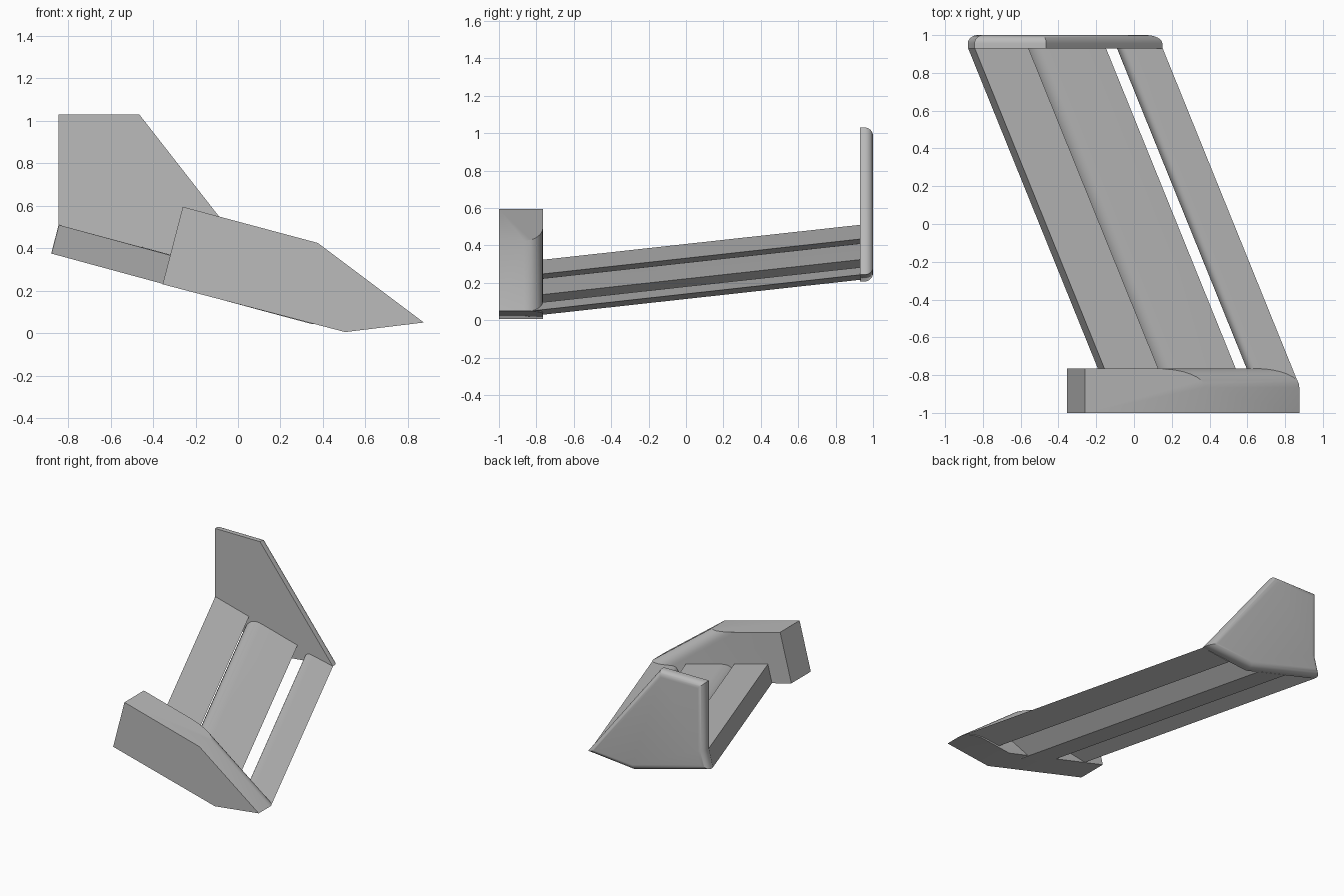
import bpy
import bmesh
import math
from mathutils import Vector

cube = bpy.data.objects.get("Cube")
if cube:
    bpy.data.objects.remove(cube, do_unlink=True)

grey = bpy.data.materials.new("light_grey")
grey.use_nodes = True
colour = (0.5, 0.5, 0.5, 1)
grey.diffuse_color = colour
grey.node_tree.nodes["Principled BSDF"].inputs["Base Color"].default_value = colour


def prism(name, profile, y0, y1, sweep=(0, 0), round_edge=None, radius=0.05):
    """Extrude an xz profile drawn at y1 back to y0, sliding it by sweep per unit of y."""
    bm = bmesh.new()
    rings = []
    for y in (y0, y1):
        rings.append([bm.verts.new((x + sweep[0] * (y - y1), y, z + sweep[1] * (y - y1)))
                      for x, z in profile])
    near, far = rings
    n = len(profile)
    bm.faces.new(near)
    bm.faces.new(far[::-1])
    for i in range(n):
        j = (i + 1) % n
        bm.faces.new((near[j], near[i], far[i], far[j]))
    bmesh.ops.recalc_face_normals(bm, faces=bm.faces[:])
    if round_edge:
        edges = [e for e in bm.edges if all(v.co.y > y1 - 0.001 for v in e.verts)
                 and round_edge(e)]
        bmesh.ops.bevel(bm, geom=edges, offset=radius, segments=8, profile=0.5,
                        affect='EDGES', clamp_overlap=True)
    mesh = bpy.data.meshes.new(name)
    bm.to_mesh(mesh)
    bm.free()
    mesh.materials.append(grey)
    obj = bpy.data.objects.new(name, mesh)
    bpy.context.collection.objects.link(obj)
    bpy.ops.object.select_all(action='DESELECT')
    obj.select_set(True)
    bpy.context.view_layer.objects.active = obj
    bpy.ops.object.shade_smooth_by_angle(angle=math.radians(25))
    return obj


def bend(a, b, c, steps=8):
    """Curve from a to c, pulled towards b."""
    a, b, c = Vector(a), Vector(b), Vector(c)
    return [tuple(a.lerp(b, t).lerp(b.lerp(c, t), t))
            for t in (i / steps for i in range(steps + 1))]


# Root block, its sloping nose rounded where it meets the wing
prism("root_block",
      [(-0.355, 0.23), (-0.26, 0.595), (0.375, 0.425), (0.875, 0.05), (0.505, 0.005)],
      -1, -0.765, radius=0.1,
      round_edge=lambda e: min(v.co.x for v in e.verts) > 0.3
      and max(v.co.z for v in e.verts) > 0.3)

# Upright end plate with a rounded outer rim
prism("end_plate",
      [(-0.845, 1.03), (-0.465, 1.03), (0.15, 0.243), (-0.25, 0.207),
       (-0.88, 0.375), (-0.845, 0.51)],
      0.93, 1, radius=0.045, round_edge=lambda e: True)

# Three swept wing elements with slots between them
elements = {
    "rear_flap": [(-0.845, 0.51), (-0.56, 0.434), (-0.88, 0.375)],
    "middle_flap": [(-0.15, 0.324), (-0.36, 0.235), (-0.61, 0.302)]
    + bend((-0.60, 0.325), (-0.56, 0.434), (-0.45, 0.405)),
    "leading_slat": [(0.15, 0.243), (-0.09, 0.216)]
    + bend((-0.092, 0.235), (-0.085, 0.296), (-0.02, 0.28)),
}
for name, profile in elements.items():
    prism(name, profile, -0.82, 0.935, sweep=(-0.405, 0.11))
